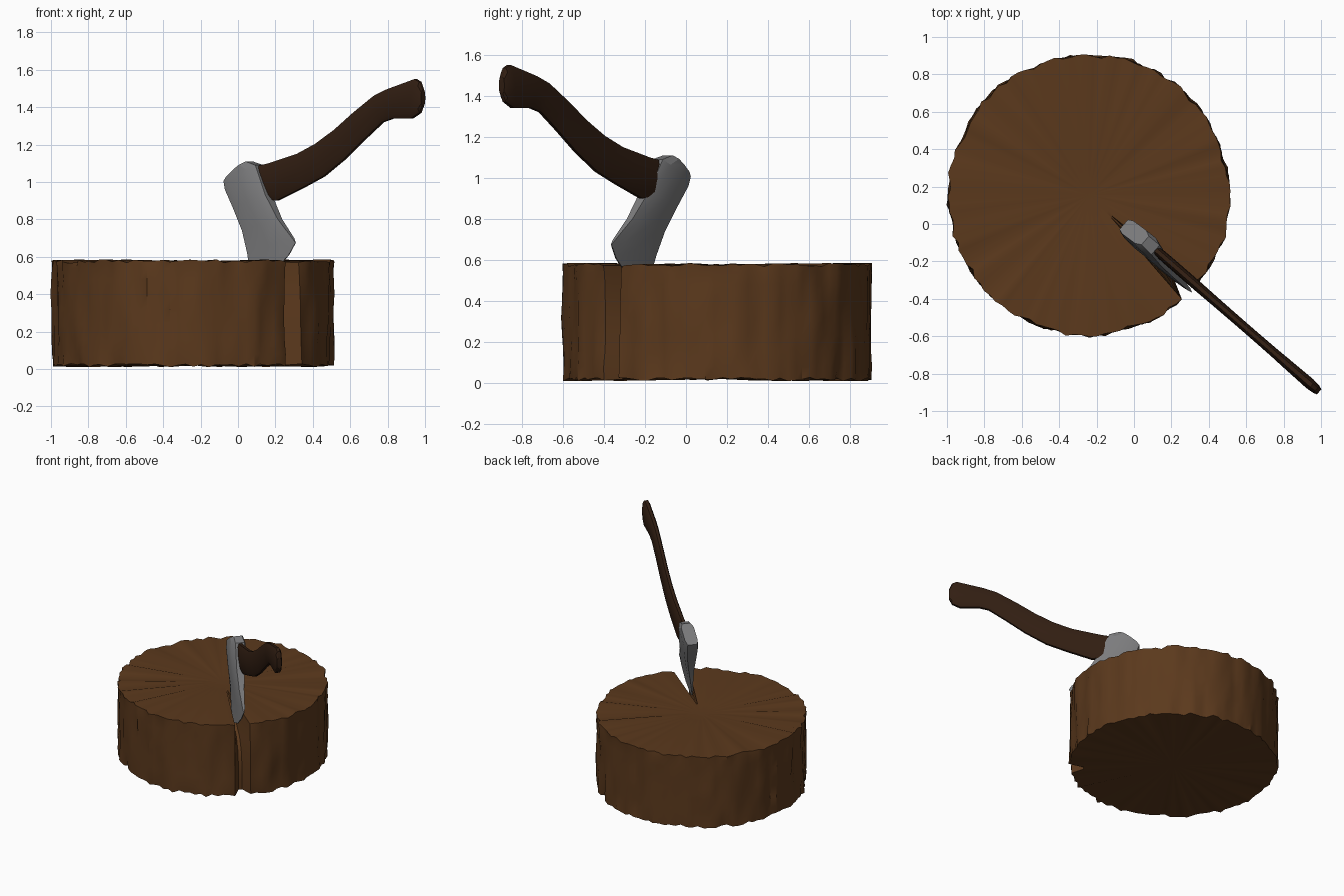
import bpy, bmesh, math, random
from mathutils import Vector, noise

if "Cube" in bpy.data.objects:
    bpy.data.objects.remove(bpy.data.objects["Cube"])

random.seed(4)


def material(name, rgb):
    m = bpy.data.materials.new(name)
    m.diffuse_color = (*rgb, 1)
    m.use_nodes = True
    m.node_tree.nodes["Principled BSDF"].inputs["Base Color"].default_value = m.diffuse_color
    return m


def loft(name, rings, mat, smooth, first=None, last=None):
    """Skin closed rings; cap each end with a fan to a point, or one flat face."""
    bm = bmesh.new()
    vs = [[bm.verts.new(p) for p in r] for r in rings]
    n = len(vs[0])
    for a, b in zip(vs, vs[1:]):
        for i in range(n):
            j = (i + 1) % n
            bm.faces.new((a[i], a[j], b[j], b[i]))
    for ring, tip in ((vs[0], first), (vs[-1], last)):
        if tip is None:
            bm.faces.new(ring)
        else:
            mid = bm.verts.new(tip)
            for i in range(n):
                bm.faces.new((ring[i], ring[(i + 1) % n], mid))
    bm.normal_update()
    bmesh.ops.recalc_face_normals(bm, faces=bm.faces)
    me = bpy.data.meshes.new(name)
    bm.to_mesh(me)
    bm.free()
    me.materials.append(mat)
    ob = bpy.data.objects.new(name, me)
    bpy.context.collection.objects.link(ob)
    bpy.ops.object.select_all(action='DESELECT')
    ob.select_set(True)
    bpy.context.view_layer.objects.active = ob
    bpy.ops.object.shade_smooth_by_angle(angle=math.radians(smooth))


wood = material("bark_brown", (0.105, 0.041, 0.012))
dark = material("handle_brown", (0.031, 0.013, 0.006))
steel = material("steel_grey", (0.2, 0.2, 0.205))

# Stump: ragged bark wall, split by a V that reaches the heart at the top
CX, CY, N = -0.24, 0.155, 110
SPLIT, HALF = math.radians(-44), 0.075
angles = [SPLIT - HALF, SPLIT - 0.02, SPLIT + 0.02, SPLIT + HALF]
angles += [SPLIT + HALF + (2 * math.pi - 2 * HALF) * i / N for i in range(1, N)]
levels = [(0.02, 0.65), (0.08, 0.65), (0.16, 0.65), (0.24, 0.64), (0.32, 0.62),
          (0.40, 0.56), (0.48, 0.40), (0.54, 0.24), (0.577, 0.15)]


def polar(r, a, z):
    return (CX + r * math.cos(a), CY + r * math.sin(a), z)


rings = [[polar(0.13, a, 0.02) for a in angles]]
for k, (z, depth) in enumerate(levels):
    edge = k in (0, len(levels) - 1)
    ring = []
    for i, a in enumerate(angles):
        c, s = math.cos(a), math.sin(a)
        r = 0.746 + 0.018 * noise.noise((c * 9, s * 9, z * 1.5)) \
            + 0.013 * noise.noise((c * 22, s * 22, z * 5 + 3))
        dz = 0
        if edge:
            dz = random.uniform(-0.01, 0.009)
            r += random.uniform(-0.008, 0.008)
        if i in (1, 2):
            r, dz = depth, 0
        ring.append(polar(r, a, z + dz))
    rings.append(ring)
rings.append([polar(0.13, a, 0.577) for a in angles])
loft("stump", rings, wood, 35, (CX, CY, 0.02), (CX, CY, 0.565))

# Axe plane: x and z read from the front, y follows the swing direction
SLOPE = -0.869
NORMAL = Vector((0.656, 0.755, 0))


def axe_point(x, z, side, lean=0.0):
    return Vector((x, -0.037 + SLOPE * x - lean * (1.1 - z), z)) + NORMAL * side


# Axe head: stations from poll to cutting edge (heel point, toe point, half thickness, bulge)
stations = [((-0.055, 1.005), (0.06, 1.11), 0.046, -0.006),
            ((-0.045, 0.96), (0.115, 1.09), 0.052, 0),
            ((-0.005, 0.86), (0.165, 0.93), 0.044, 0),
            ((0.035, 0.74), (0.225, 0.80), 0.028, 0),
            ((0.055, 0.62), (0.295, 0.70), 0.013, 0),
            ((0.07, 0.49), (0.308, 0.675), 0.003, 0.045)]
cols = [(0, 0.75), (0.2, 1), (0.5, 1), (0.8, 1), (1, 0.65)]
rings = []
for (x0, z0), (x1, z1), t, bulge in stations:
    ring = []
    for sign, seq in ((1, cols), (-1, cols[::-1])):
        for f, w in seq:
            b = bulge * 4 * f * (1 - f)
            ring.append(axe_point(x0 + (x1 - x0) * f + 0.4 * b, z0 + (z1 - z0) * f - b,
                                  sign * t * w, 0.14))
    rings.append(ring)
loft("axe_head", rings, steel, 25)

# Handle: upper and lower outline points with half thickness
outline = [((0.05, 1.07), (0.10, 0.92), 0.024), ((0.17, 1.10), (0.21, 0.90), 0.027),
           ((0.32, 1.15), (0.35, 0.97), 0.027), ((0.42, 1.205), (0.46, 1.03), 0.025),
           ((0.52, 1.28), (0.575, 1.125), 0.024), ((0.62, 1.37), (0.68, 1.23), 0.024),
           ((0.73, 1.46), (0.775, 1.32), 0.025), ((0.80, 1.495), (0.83, 1.34), 0.027),
           ((0.95, 1.55), (0.93, 1.34), 0.030), ((0.975, 1.535), (0.975, 1.37), 0.025),
           ((0.99, 1.49), (0.99, 1.41), 0.018)]
section = [(0, 0.4), (0.13, 0.85), (0.5, 1), (0.87, 0.85), (1, 0.4)]
section += [(f, -w) for f, w in section[::-1]]
rings = [[axe_point(x0 + (x1 - x0) * f, z0 + (z1 - z0) * f, t * w) for f, w in section]
         for (x0, z0), (x1, z1), t in outline]
loft("axe_handle", rings, dark, 30)
